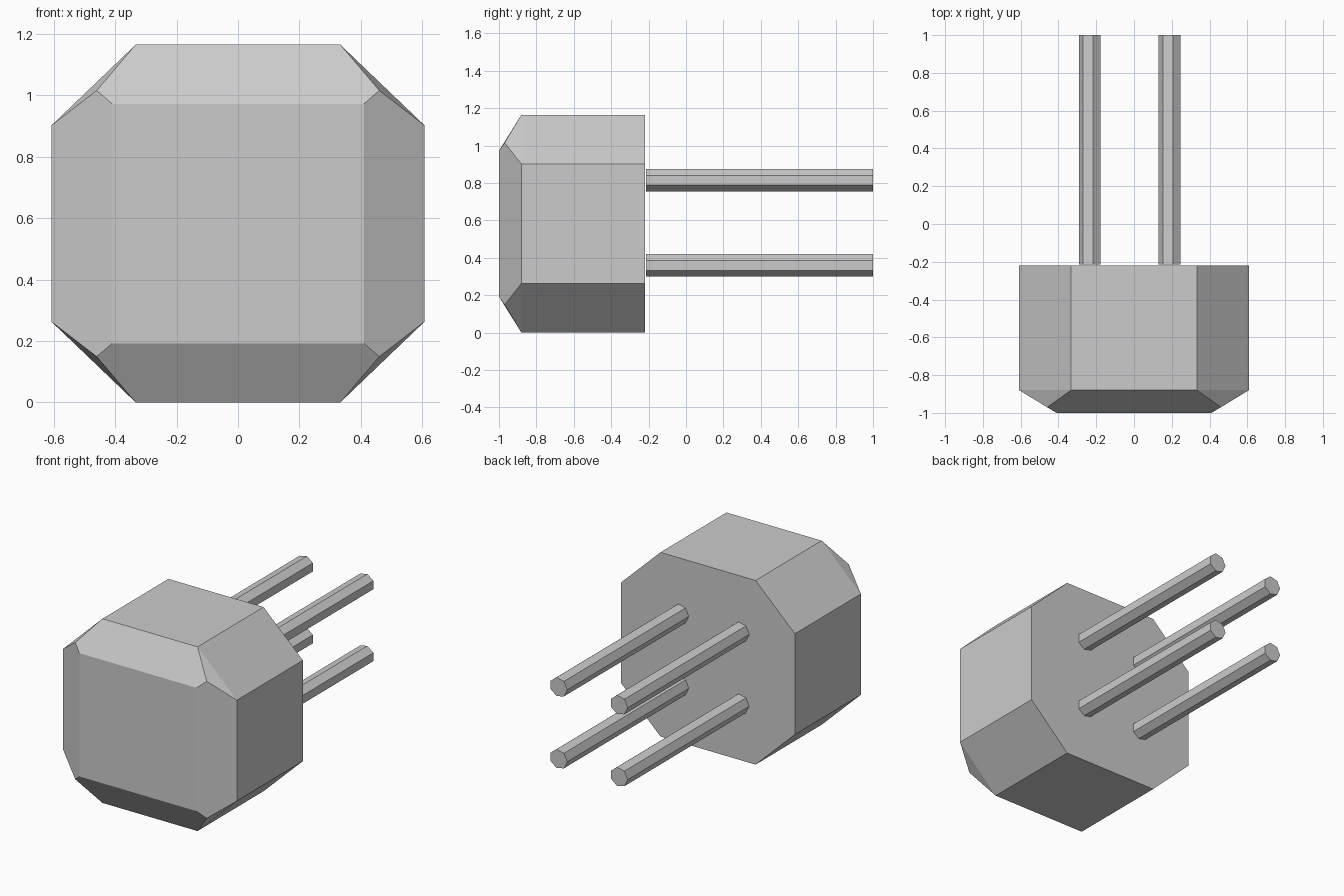
import bpy
import bmesh
import math

if "Cube" in bpy.data.objects:
    bpy.data.objects.remove(bpy.data.objects["Cube"])


def make_object(name, bm):
    bmesh.ops.recalc_face_normals(bm, faces=bm.faces)
    mesh = bpy.data.meshes.new(name)
    bm.to_mesh(mesh)
    bm.free()
    obj = bpy.data.objects.new(name, mesh)
    bpy.context.collection.objects.link(obj)
    return obj


def extrude_profile(name, profile, y0, y1):
    """Capped prism along y from an (x, z) profile."""
    bm = bmesh.new()
    a, b = ([bm.verts.new((x, y, z)) for x, z in profile] for y in (y0, y1))
    n = len(profile)
    for i in range(n):
        j = (i + 1) % n
        bm.faces.new((a[i], a[j], b[j], b[i]))
    bm.faces.new(a)
    bm.faces.new(b)
    return make_object(name, bm)


# Head: octagonal block with a bevelled front
MID_Z = 0.5825
CORNERS = [(1, 1), (-1, 1), (-1, -1), (1, -1)]
bm = bmesh.new()


def corner_verts(x, y, z):
    return [bm.verts.new((sx * x, y, MID_Z + sz * z)) for sx, sz in CORNERS]


front = corner_verts(0.41, -1.0, 0.39)
mid = corner_verts(0.46, -0.97, 0.433)
rim_side = corner_verts(0.608, -0.88, 0.319)
rim_cap = corner_verts(0.333, -0.88, 0.5825)
back_side = corner_verts(0.608, -0.22, 0.319)
back_cap = corner_verts(0.333, -0.22, 0.5825)

bm.faces.new(front)
back_loop = []
for i in range(4):
    j = (i + 1) % 4
    # even spans run along top/bottom, odd spans run down the sides
    rim, back = (rim_cap, back_cap) if i % 2 == 0 else (rim_side, back_side)
    bm.faces.new((front[i], mid[i], rim[i], rim[j], mid[j], front[j]))
    bm.faces.new((rim[i], back[i], back[j], rim[j]))
    bm.faces.new((mid[i], rim_side[i], rim_cap[i]))
    bm.faces.new((rim_side[i], back_side[i], back_cap[i], rim_cap[i]))
    back_loop += [back_side[i], back_cap[i]] if i % 2 == 0 else [back_cap[i], back_side[i]]
bm.faces.new(back_loop)
make_object("head_block", bm)

# Four seven-sided pins behind the head
R = 0.061
for row, z in (("lower", 0.36), ("upper", 0.815)):
    for side, x in (("left", -0.231), ("right", 0.192)):
        ring = [(x - R * math.cos(k * math.tau / 7), z + R * math.sin(k * math.tau / 7))
                for k in range(7)]
        extrude_profile(f"{row}_{side}_pin", ring, -0.215, 1.0)
